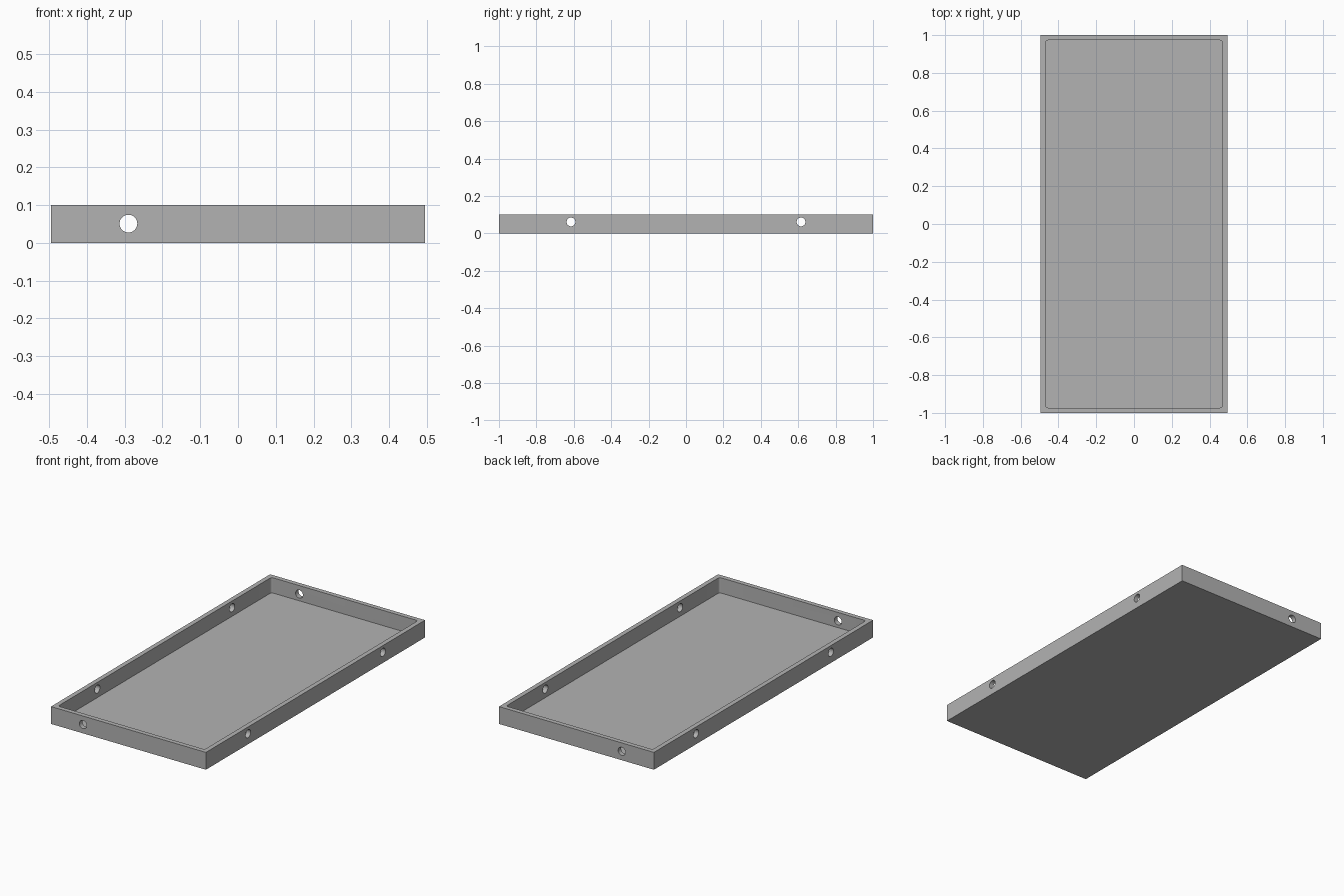
import bpy
import math

if "Cube" in bpy.data.objects:
    bpy.data.objects.remove(bpy.data.objects["Cube"], do_unlink=True)

HALF_X, HALF_Y, HEIGHT = 0.495, 1.0, 0.1
WALL, FLOOR, HOLE_R = 0.027, 0.012, 0.0235

grey = bpy.data.materials.new("grey")
grey.use_nodes = True
colour = (0.45, 0.45, 0.45, 1)
grey.diffuse_color = colour
grey.node_tree.nodes["Principled BSDF"].inputs["Base Color"].default_value = colour


def block(name, half_x, half_y, z0, z1):
    bpy.ops.mesh.primitive_cube_add(size=1, location=(0, 0, (z0 + z1) / 2))
    ob = bpy.context.object
    ob.name = name
    ob.scale = (half_x * 2, half_y * 2, z1 - z0)
    bpy.ops.object.transform_apply(location=True, rotation=False, scale=True)
    ob.data.materials.append(grey)
    return ob


def drill(name, location, rotation, length):
    bpy.ops.mesh.primitive_cylinder_add(vertices=32, radius=HOLE_R, depth=length,
                                        location=location, rotation=rotation)
    ob = bpy.context.object
    ob.name = name
    ob.data.materials.append(grey)
    return ob


# Solid outer block of the tray
tray = block("tray", HALF_X, HALF_Y, 0, HEIGHT)

# Recess with rounded vertical corners
recess = block("recess_cutter", HALF_X - WALL, HALF_Y - WALL, FLOOR, HEIGHT * 2)
weights = recess.data.attributes.new("bevel_weight_edge", "FLOAT", "EDGE")
for edge in recess.data.edges:
    a, b = (recess.data.vertices[i].co for i in edge.vertices)
    weights.data[edge.index].value = 1.0 if abs(a.z - b.z) > 0.01 else 0.0
bevel = recess.modifiers.new("round_corners", "BEVEL")
bevel.limit_method = "WEIGHT"
bevel.width = 0.013
bevel.segments = 6

# Cable hole through both ends, two screw holes through both sides
cutters = [recess, drill("end_hole_cutter", (-0.29, 0, 0.051), (math.pi / 2, 0, 0), 3)]
for label, y in (("front", -0.615), ("back", 0.615)):
    cutters.append(drill(label + "_side_hole_cutter", (0, y, 0.061), (0, math.pi / 2, 0), 2))

for cutter in cutters:
    cut = tray.modifiers.new(cutter.name, "BOOLEAN")
    cut.object = cutter
    cut.operation = "DIFFERENCE"
    cut.solver = "EXACT"

# Bake the cuts, then remove the cutters
bpy.ops.object.select_all(action="DESELECT")
tray.select_set(True)
bpy.context.view_layer.objects.active = tray
for name in [m.name for m in tray.modifiers]:
    bpy.ops.object.modifier_apply(modifier=name)
for cutter in cutters:
    bpy.data.objects.remove(cutter, do_unlink=True)
bpy.ops.object.shade_smooth_by_angle(angle=math.radians(30))
